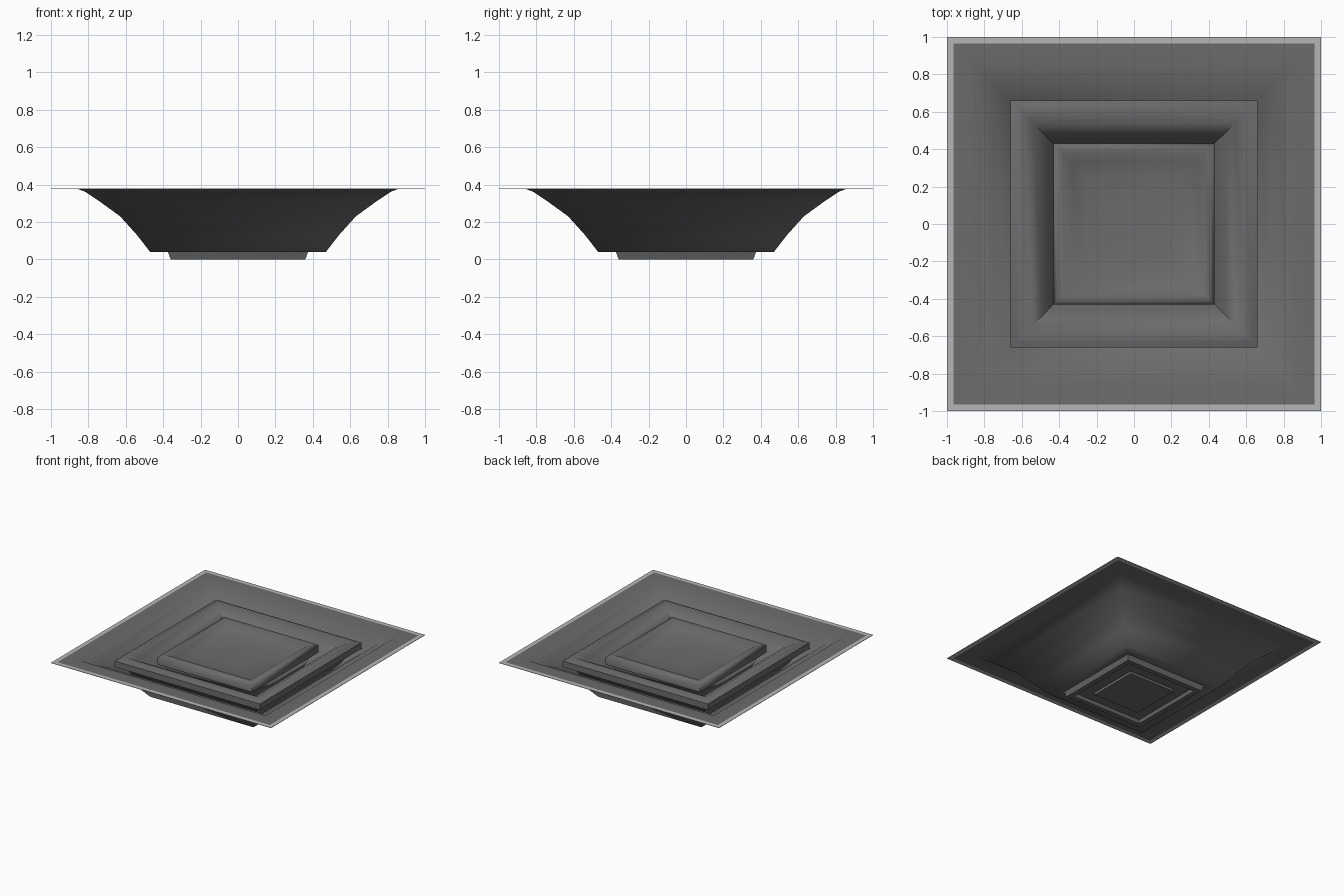
import bpy, bmesh, math

if "Cube" in bpy.data.objects:
    bpy.data.objects.remove(bpy.data.objects["Cube"])


def material(name, rgb):
    m = bpy.data.materials.new(name)
    m.diffuse_color = (*rgb, 1.0)
    m.use_nodes = True
    m.node_tree.nodes["Principled BSDF"].inputs["Base Color"].default_value = m.diffuse_color
    return m


dark_grey = material("dark_grey", (0.15, 0.15, 0.15))
light_grey = material("light_grey", (0.47, 0.47, 0.47))


def square_dish(name, profile, smooth_angle, rim_from=9.0):
    """Loft square rings (half width, z) from the underside round to the inside floor."""
    bm = bmesh.new()
    corners = ((-1, -1), (1, -1), (1, 1), (-1, 1))
    rings = [[bm.verts.new((sx * r, sy * r, z)) for sx, sy in corners]
             for r, z in profile]
    bm.faces.new(list(reversed(rings[0])))
    for (r0, _), (r1, _), a, b in zip(profile, profile[1:], rings, rings[1:]):
        for i in range(4):
            j = (i + 1) % 4
            f = bm.faces.new((a[i], a[j], b[j], b[i]))
            # pale border on the outermost strip
            f.material_index = 1 if min(r0, r1) >= rim_from else 0
    bm.faces.new(rings[-1])
    bmesh.ops.recalc_face_normals(bm, faces=bm.faces)
    me = bpy.data.meshes.new(name)
    bm.to_mesh(me)
    bm.free()
    me.materials.append(dark_grey)
    me.materials.append(light_grey)
    ob = bpy.data.objects.new(name, me)
    bpy.context.collection.objects.link(ob)
    bpy.ops.object.select_all(action='DESELECT')
    ob.select_set(True)
    bpy.context.view_layer.objects.active = ob
    bpy.ops.object.shade_smooth_by_angle(angle=math.radians(smooth_angle))
    return ob


# Large plate: stepped foot, flared sides, thin flat flange with pale border
square_dish("large_plate", [
    (0.21, 0.005), (0.21, 0.025), (0.31, 0.025), (0.32, 0.0), (0.36, 0.0),
    (0.375, 0.04), (0.47, 0.04), (0.54, 0.13), (0.63, 0.23), (0.74, 0.31),
    (0.84, 0.376), (0.965, 0.377), (1.0, 0.377), (1.0, 0.38), (0.965, 0.38),
    (0.86, 0.378), (0.75, 0.335), (0.66, 0.27), (0.58, 0.19), (0.50, 0.10),
    (0.44, 0.07)], 65, rim_from=0.96)

# Medium bowl nested in the plate, with a rounded lip
square_dish("medium_bowl", [
    (0.40, 0.07), (0.47, 0.11), (0.55, 0.20), (0.59, 0.27), (0.62, 0.30),
    (0.66, 0.305), (0.66, 0.355), (0.63, 0.37), (0.59, 0.37), (0.54, 0.345),
    (0.49, 0.30), (0.45, 0.24), (0.40, 0.15)], 40)

# Small bowl nested in the medium one, shallow inside
square_dish("small_bowl", [
    (0.30, 0.14), (0.35, 0.19), (0.39, 0.28), (0.43, 0.30), (0.43, 0.36),
    (0.41, 0.375), (0.38, 0.37), (0.33, 0.34), (0.26, 0.32), (0.15, 0.31)], 60)
